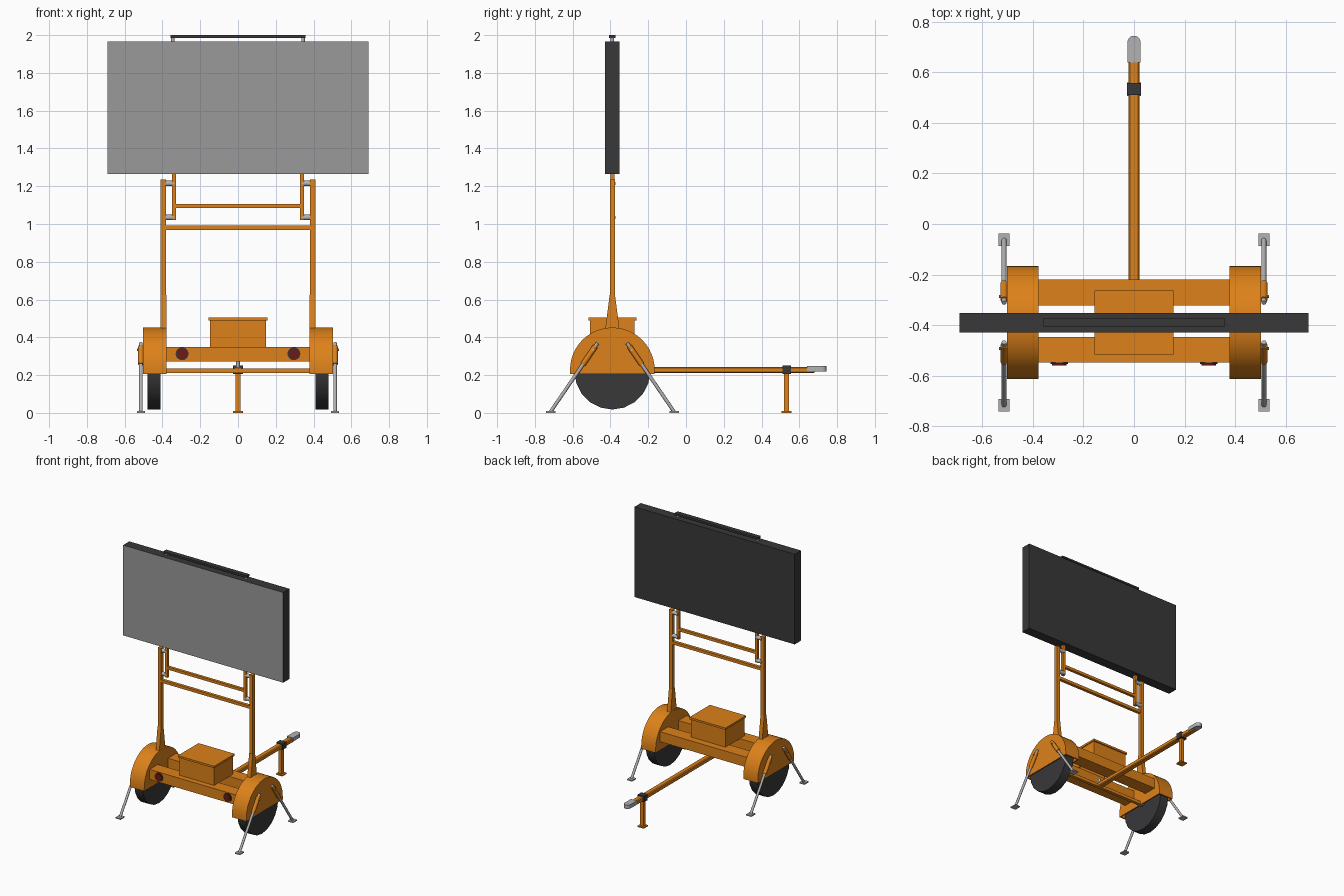
import bpy, bmesh, math
from mathutils import Vector

if "Cube" in bpy.data.objects:
    bpy.data.objects.remove(bpy.data.objects["Cube"])

YC = -0.39  # axle line


def mat(name, r, g, b):
    m = bpy.data.materials.new(name)
    m.diffuse_color = (r, g, b, 1)
    m.use_nodes = True
    m.node_tree.nodes["Principled BSDF"].inputs["Base Color"].default_value = m.diffuse_color
    return m


ORANGE = mat("orange_paint", 0.72, 0.22, 0.01)
DARK = mat("dark", 0.04, 0.04, 0.042)
RED = mat("red_lens", 0.15, 0.01, 0.01)
SCREEN = mat("screen_grey", 0.32, 0.32, 0.32)
STEEL = mat("steel", 0.45, 0.45, 0.45)


def finish(name, bm, m, smooth=False):
    bmesh.ops.recalc_face_normals(bm, faces=bm.faces)
    me = bpy.data.meshes.new(name)
    bm.to_mesh(me)
    bm.free()
    ob = bpy.data.objects.new(name, me)
    bpy.context.collection.objects.link(ob)
    me.materials.append(m)
    if smooth:
        bpy.ops.object.select_all(action='DESELECT')
        ob.select_set(True)
        bpy.context.view_layer.objects.active = ob
        bpy.ops.object.shade_smooth_by_angle(angle=math.radians(35))
    return ob


def add_box(bm, x0, x1, y0, y1, z0, z1):
    vs = bmesh.ops.create_cube(bm, size=1)['verts']
    for v in vs:
        v.co = Vector((x0 + (v.co.x + .5) * (x1 - x0), y0 + (v.co.y + .5) * (y1 - y0), z0 + (v.co.z + .5) * (z1 - z0)))


def box(name, m, *dims):
    bm = bmesh.new()
    add_box(bm, *dims)
    return finish(name, bm, m)


def add_prism(bm, pts, direction):
    """Extrude a closed 3D outline along a direction."""
    f = bm.faces.new([bm.verts.new(p) for p in pts])
    ext = bmesh.ops.extrude_face_region(bm, geom=[f], use_keep_orig=True)['geom']
    for v in ext:
        if isinstance(v, bmesh.types.BMVert):
            v.co += Vector(direction)


def rod(name, m, a, b, r, n=16):
    a, b = Vector(a), Vector(b)
    bm = bmesh.new()
    bmesh.ops.create_cone(bm, cap_ends=True, segments=n, radius1=r, radius2=r, depth=(b - a).length)
    bm.transform((b - a).to_track_quat('Z', 'Y').to_matrix().to_4x4())
    bmesh.ops.translate(bm, verts=bm.verts, vec=(a + b) / 2)
    return finish(name, bm, m, True)


# display panel with grey front face, and the bar on top
panel = box("display_panel", DARK, -.69, .69, -.429, -.352, 1.265, 1.967)
panel.data.materials.append(SCREEN)
for p in panel.data.polygons:
    if p.normal.y < -.9:
        p.material_index = 1
box("top_bar", DARK, -.358, .358, YC - .018, YC + .018, 1.985, 2.0)

# cross members
box("mast_crossbar", ORANGE, -.38, .38, YC - .012, YC + .012, .969, .991)
box("lift_crossbar", ORANGE, -.328, .328, YC - .011, YC + .011, 1.085, 1.106)
box("axle_beam", ORANGE, -.41, .41, YC - .012, YC + .012, .21, .234)
box("front_beam", ORANGE, -.378, .378, -.549, -.448, .272, .35)
box("rear_beam", ORANGE, -.378, .378, -.322, -.22, .272, .35)

# control box, open underneath, with a lid
bm = bmesh.new()
for s in (-1, 1):
    add_box(bm, *sorted((s * .14, s * .149)), YC - .117, YC + .117, .348, .492)
    add_box(bm, -.14, .14, *sorted((YC + s * .108, YC + s * .117)), .348, .492)
finish("control_box", bm, ORANGE)
box("control_box_lid", ORANGE, -.156, .156, YC - .127, YC + .127, .49, .505)


def arch(r):
    pts = [(r, .205)]
    pts += [(r * math.cos(math.pi * i / 24), .228 + r * math.sin(math.pi * i / 24)) for i in range(25)]
    return pts + [(-r, .205)]


for s, side in ((-1, "left"), (1, "right")):
    # mast post, flared foot, lift post and the guide pins between them
    box(side + "_mast_post", ORANGE, *sorted((s * .38, s * .409)), YC - .013, YC + .013, .44, 1.236)
    bm = bmesh.new()
    add_prism(bm, [(s * .379, YC + y, z) for y, z in ((-.038, .44), (.038, .44), (.014, .625), (-.014, .625))],
              (s * .031, 0, 0))
    finish(side + "_mast_foot", bm, ORANGE)
    box(side + "_lift_post", ORANGE, *sorted((s * .327, s * .349)), YC - .011, YC + .011, 1.02, 1.268)
    for z, lvl in ((1.215, "upper"), (1.035, "lower")):
        rod(f"{side}_{lvl}_guide_pin", STEEL, (s * .335, YC + .003, z), (s * .385, YC + .003, z), .015)
    rod(side + "_top_bar_post", STEEL, (s * .345, YC, 1.96), (s * .345, YC, 1.987), .01)

    # hollow fender: arched band plus two side plates
    bm = bmesh.new()
    x0, w = s * .378, s * .124
    outer, inner = arch(.224), arch(.214)
    add_prism(bm, [(x0, YC + y, z) for y, z in outer + inner[::-1]], (w, 0, 0))
    for x in (x0, x0 + w - s * .008):
        add_prism(bm, [(x, YC + y, z) for y, z in inner], (s * .008, 0, 0))
    finish(side + "_fender", bm, ORANGE, True)

    # wheel and tail light
    rod(side + "_wheel", DARK, (s * .409, YC, .218), (s * .48, YC, .218), .2, 20)
    rod(side + "_light_rim", DARK, (s * .296, -.548, .313), (s * .296, -.555, .313), .034, 24)
    rod(side + "_light_lens", RED, (s * .296, -.55, .313), (s * .296, -.559, .313), .028, 24)

    # stabiliser legs in slanted sleeves
    for t, end in ((-1, "front"), (1, "rear")):
        x = s * .514
        foot, top = Vector((x, YC + t * .327, .006)), Vector((x, YC + t * .078, .37))
        name = f"{side}_{end}_stabiliser"
        rod(name + "_leg", STEEL, foot, top, .0095, 12)
        rod(name + "_sleeve", ORANGE, foot.lerp(top, .69), foot.lerp(top, .95), .0145, 12)
        pin = foot.lerp(top, .9)
        rod(name + "_pin", STEEL, pin, pin + Vector((s * .02, 0, 0)), .006, 8)
        box(name + "_pad", STEEL, x - .022, x + .022, foot.y - .025, foot.y + .025, 0, .009)

# drawbar with lightly chamfered edges, pivot peg, clamp and jockey leg
bar = box("drawbar", ORANGE, -.021, .021, YC - .012, .68, .21, .244)
bev = bar.modifiers.new("chamfer", 'BEVEL')
bev.width, bev.segments = .006, 1
rod("drawbar_peg", STEEL, (0, YC, .23), (0, YC, .285), .01, 12)
box("jockey_clamp", DARK, -.027, .027, .51, .557, .205, .251)
box("jockey_leg", ORANGE, -.014, .014, .518, .546, .004, .21)
box("jockey_pad", ORANGE, -.027, .027, .506, .559, 0, .009)

# hitch coupler with rounded nose
bm = bmesh.new()
nose = [(.026 * math.cos(math.pi * i / 10), .719 + .026 * math.sin(math.pi * i / 10)) for i in range(11)]
add_prism(bm, [(x, y, .22) for x, y in [(.026, .64)] + nose + [(-.026, .64)]], (0, 0, .029))
finish("hitch_coupler", bm, STEEL, True)
